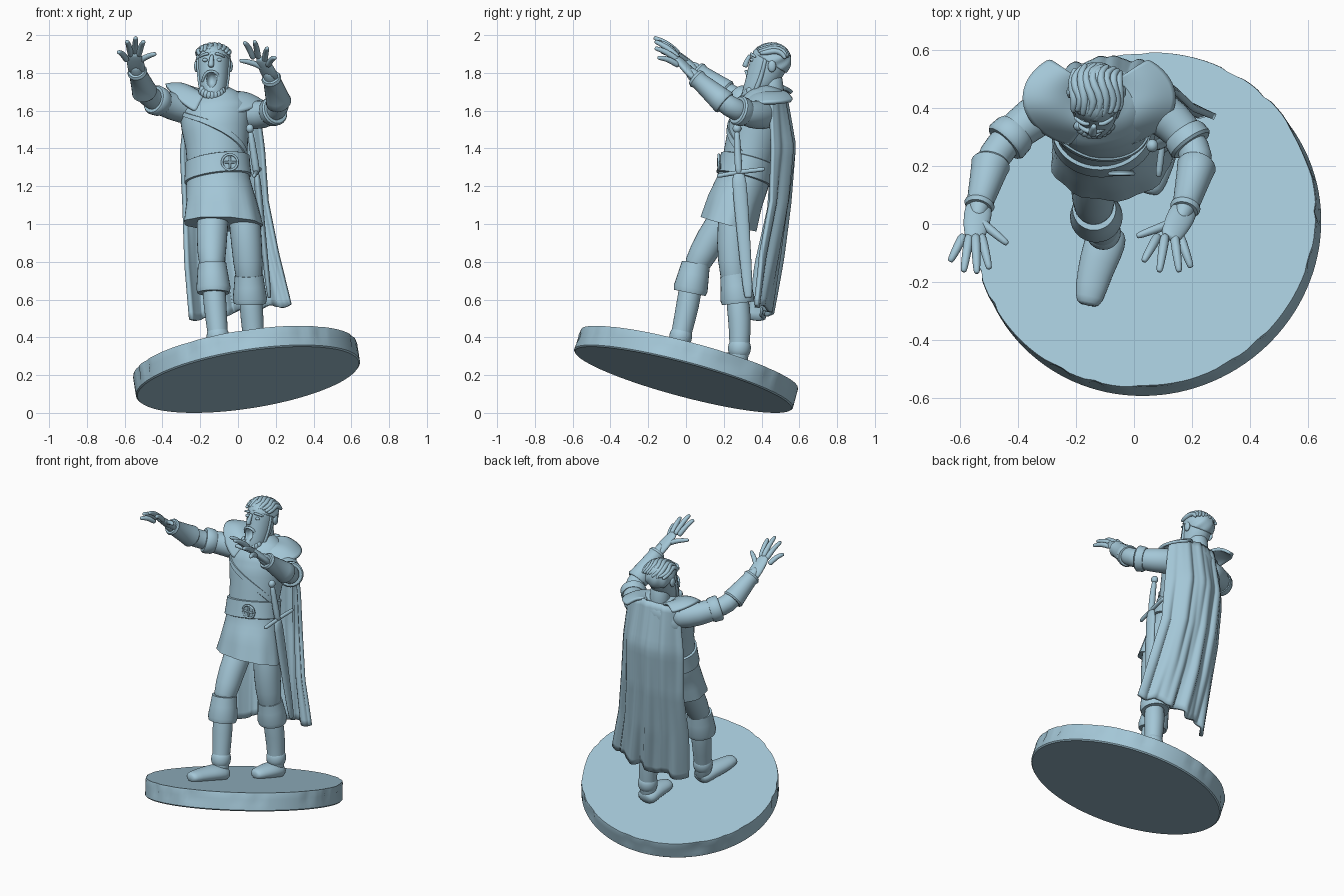
import bpy, bmesh, math, random
from mathutils import Vector as V

random.seed(4)
if "Cube" in bpy.data.objects:
    bpy.data.objects.remove(bpy.data.objects["Cube"])

mat = bpy.data.materials.new("pale_blue")
mat.use_nodes = True
mat.diffuse_color = (0.37, 0.57, 0.68, 1)
mat.node_tree.nodes["Principled BSDF"].inputs["Base Color"].default_value = mat.diffuse_color

# Tilted frame shared by the stand and the body
UP = V((-0.15, 0.255, 0.955)).normalized()
SIDE = V((1, 0, 0.157)).normalized()
BACK = UP.cross(SIDE)
AX, AY, AZ = V((1, 0, 0)), V((0, 1, 0)), V((0, 0, 1))


def finish(name, bm, sub=1, angle=None):
    bmesh.ops.recalc_face_normals(bm, faces=bm.faces)
    me = bpy.data.meshes.new(name)
    bm.to_mesh(me)
    bm.free()
    me.materials.append(mat)
    for p in me.polygons:
        p.use_smooth = True
    if angle:
        me.set_sharp_from_angle(angle=math.radians(angle))
    ob = bpy.data.objects.new(name, me)
    bpy.context.collection.objects.link(ob)
    if sub:
        ob.modifiers.new("smooth", "SUBSURF").levels = sub
        ob.modifiers["smooth"].render_levels = sub
    return ob


def skin(name, rings, loop=True, sub=1, angle=None):
    """Bridge rows of points; closed rows get end caps."""
    bm = bmesh.new()
    rows = [[bm.verts.new(p) for p in r] for r in rings]
    n = len(rows[0])
    for a, b in zip(rows, rows[1:]):
        for i in range(n if loop else n - 1):
            j = (i + 1) % n
            bm.faces.new((a[i], a[j], b[j], b[i]))
    if loop:
        bm.faces.new(rows[0])
        bm.faces.new(rows[-1])
    return finish(name, bm, sub, angle)


def ring(c, u, v, seg=24):
    return [c + u * math.cos(math.tau * i / seg) + v * math.sin(math.tau * i / seg) for i in range(seg)]


def sweep(name, pts, radii, ref=AZ, flat=1.0, rounded=True, seg=14):
    """Tube along a path; flat scales the width across ref, unrounded ends stay crisp."""
    pts = [V(p) for p in pts]
    rings = []
    for i, (p, r) in enumerate(zip(pts, radii)):
        t = (pts[min(i + 1, len(pts) - 1)] - pts[max(i - 1, 0)]).normalized()
        u = (ref - t * t.dot(ref)).normalized()
        v = t.cross(u) * flat
        here = [ring(p, u * r, v * r, seg)]
        if rounded and i == 0:
            here.insert(0, ring(p - t * r * 0.5, u * r * 0.6, v * r * 0.6, seg))
        if rounded and i == len(pts) - 1:
            here.append(ring(p + t * r * 0.5, u * r * 0.6, v * r * 0.6, seg))
        rings += here
    return skin(name, rings, sub=1 if rounded else 0, angle=None if rounded else 40)


def blobs(name, items):
    bm = bmesh.new()
    for c, r in items:
        new = bmesh.ops.create_uvsphere(bm, u_segments=14, v_segments=9, radius=1)["verts"]
        for v in new:
            v.co = V(c) + V((v.co.x * r[0], v.co.y * r[1], v.co.z * r[2]))
    return finish(name, bm, 0)


def track(vals, t):
    """Value at t in 0..1 along evenly spaced samples."""
    f = min(max(t, 0), 0.9999) * (len(vals) - 1)
    i = int(f)
    return vals[i] + (vals[i + 1] - vals[i]) * (f - i)


# Stand: thin tilted disc with a chipped side
def stand_ring(h, r, chip):
    out = []
    for i in range(120):
        a = math.tau * i / 120
        d = chip * max(0, math.sin(i * 0.9 + 2 * math.sin(i * 0.37))) ** 2
        out.append(V((0.045, 0, 0.23)) + (SIDE * math.cos(a) + BACK * math.sin(a)) * (r - d) + UP * h)
    return out


skin("stand", [stand_ring(-0.057, 0.593, 0), stand_ring(-0.05, 0.6, 0), stand_ring(-0.02, 0.6, 0.004),
               stand_ring(0.015, 0.6, 0.014), stand_ring(0.045, 0.6, 0.008), stand_ring(0.057, 0.597, 0.006)], sub=0, angle=40)


def ground(x, y, h=0):
    return (x, y, 0.288 + (0.15 * (x - 0.045) - 0.255 * y) / 0.955 + h)


# Tunic: x, y, z, half width, half depth
BODY = [(-0.08, 0.225, 1.0, 0.208, 0.15), (-0.09, 0.26, 1.12, 0.185, 0.145), (-0.105, 0.3, 1.22, 0.168, 0.138),
        (-0.11, 0.325, 1.32, 0.158, 0.135), (-0.112, 0.35, 1.42, 0.165, 0.142), (-0.118, 0.375, 1.52, 0.18, 0.148),
        (-0.12, 0.4, 1.6, 0.19, 0.14), (-0.12, 0.43, 1.67, 0.14, 0.11), (-0.125, 0.45, 1.72, 0.065, 0.065)]


def body_point(s, a, grow=0.0):
    x, y, z, w, d = (track([b[k] for b in BODY], s) for k in range(5))
    fold = 0.005 * math.cos(9 * a) * max(0, 1 - s * 5)
    lean = V((1, 0, 0.157 * min(1, 4 * s) - 0.03))
    return V((x, y, z)) + lean * (w + grow + fold) * math.cos(a) + BACK * (d + grow + fold) * math.sin(a)


def body_ring(s, grow=0.0):
    return [body_point(s, math.tau * i / 40, grow) for i in range(40)]


skin("tunic", [body_ring(0, -0.02)] + [body_ring(i / 24) for i in range(25)], sub=0, angle=60)
skin("belt", [body_ring(s, g) for s, g in ((0.27, 0), (0.275, 0.012), (0.33, 0.012), (0.40, 0.012), (0.405, 0))], sub=0, angle=40)

# Chest strap and belt buckle
strap = []
for i in range(25):
    t = i / 24
    a = math.radians(-165 + 150 * t)
    s = 0.76 - 0.36 * t
    strap.append([body_point(s - w, a, g) for w, g in ((-0.022, 0), (-0.02, 0.007), (0.02, 0.007), (0.022, 0))])
skin("chest_strap", strap, loop=False, sub=0, angle=40)
b = body_point(0.33, math.radians(-66), 0.012)
sweep("buckle_plate", [b, b + V((0, -0.012, 0))], [0.042, 0.04], rounded=False, seg=24)
sweep("buckle_rim", [b + V((math.cos(a) * 0.042, -0.012, math.sin(a) * 0.042))
                     for a in [math.tau * i / 20 for i in range(21)]], [0.007] * 21, AY, seg=8)
for k, d in enumerate((AX, AZ)):
    sweep("buckle_bar_%d" % k, [b - d * 0.03 + V((0, -0.014, 0)), b + d * 0.03 + V((0, -0.014, 0))], [0.007, 0.007], AY, seg=8)

# Legs, boots and feet
LEGS = {
    "right": ([(-0.13, 0.24, 1.08), (-0.14, 0.13, 0.92), (-0.138, 0.05, 0.77)], (0.088, 0.084, 0.072),
              [(-0.137, 0.052, 0.79), (-0.134, 0.04, 0.73), (-0.13, 0.025, 0.66), (-0.13, 0.02, 0.635)],
              [(-0.13, 0.03, 0.7), (-0.122, 0.01, 0.57), (-0.107, -0.025, 0.42), (-0.1, -0.045, 0.32)],
              [(-0.09, -0.03), (-0.108, -0.09), (-0.137, -0.17), (-0.157, -0.265)]),
    "left": ([(0.03, 0.26, 1.08), (0.045, 0.24, 0.9), (0.06, 0.255, 0.7)], (0.088, 0.084, 0.077),
             [(0.058, 0.255, 0.73), (0.06, 0.265, 0.67), (0.063, 0.272, 0.605), (0.063, 0.275, 0.58)],
             [(0.065, 0.27, 0.62), (0.075, 0.285, 0.5), (0.085, 0.285, 0.36), (0.085, 0.275, 0.26)],
             [(0.085, 0.3), (0.078, 0.24), (0.065, 0.18), (0.05, 0.12)]),
}
for side, (thigh, tr, cuff, shin, foot) in LEGS.items():
    sweep(side + "_thigh", thigh, tr, AX)
    sweep(side + "_boot_cuff", cuff, (0.075, 0.082, 0.091, 0.085), AX, rounded=False, seg=28)
    sweep(side + "_shin", shin, (0.062, 0.064, 0.054, 0.054), AX)
    p, q = V(shin[2]), V(shin[3])
    sweep(side + "_ankle_wrap", [p.lerp(q, -0.1), p.lerp(q, 0.15), p.lerp(q, 0.45)], (0.06, 0.063, 0.061), AX)
    sweep(side + "_foot", [ground(x, y, h) for (x, y), h in zip(foot, (0.04, 0.045, 0.035, 0.026))],
          (0.05, 0.05, 0.043, 0.035), AZ, 1.45)

# Arms, bracers and hands; finger tips run from thumb to little finger
ARMS = {
    "right": ((-0.24, 0.42, 1.6), (-0.36, 0.365, 1.625), (-0.485, 0.24, 1.675), (-0.535, 0.06, 1.81), (-0.55, -0.045, 1.9),
              [(-0.44, -0.065, 1.9), (-0.5, -0.15, 1.965), (-0.542, -0.165, 1.985), (-0.587, -0.16, 1.965), (-0.632, -0.125, 1.91)]),
    "left": ((0.03, 0.42, 1.58), (0.14, 0.355, 1.575), (0.225, 0.235, 1.615), (0.175, 0.05, 1.775), (0.125, -0.045, 1.875),
             [(0.015, -0.04, 1.865), (0.035, -0.125, 1.96), (0.088, -0.16, 1.965), (0.155, -0.16, 1.93), (0.195, -0.145, 1.88)]),
}
for side, (sh, up, el, wr, kn, tips) in ARMS.items():
    sh, up, el, wr, kn = map(V, (sh, up, el, wr, kn))
    sweep(side + "_sleeve", [sh, up, up.lerp(el, 0.6)], (0.085, 0.075, 0.066))
    sweep(side + "_sleeve_cuff", [up.lerp(el, t) for t in (0.34, 0.42, 0.64, 0.7)], (0.07, 0.077, 0.08, 0.072), rounded=False, seg=24)
    sweep(side + "_forearm", [up.lerp(el, 0.5), el, el.lerp(wr, 0.5), wr, wr.lerp(kn, 0.3)], (0.06, 0.06, 0.052, 0.038, 0.03))
    sweep(side + "_bracer", [el.lerp(wr, t) for t in (0.15, 0.19, 0.35, 0.88, 0.96, 1.02)],
          (0.062, 0.068, 0.062, 0.047, 0.053, 0.046), rounded=False, seg=24)
    sweep(side + "_palm", [wr, wr.lerp(kn, 0.5), kn], (0.024, 0.023, 0.018), AZ, 2.1)
    for k, tip in enumerate(map(V, tips)):
        root = wr.lerp(kn, 0.4) if k == 0 else kn.lerp(V((tip.x, kn.y, tip.z - 0.07)), 0.5)
        bend = root.lerp(tip, 0.5) + V((0, 0, 0.014))
        sweep(side + "_finger_%d" % k, [root, bend, tip], (0.019, 0.017, 0.013), seg=8)


# Shoulder mantle plates, flared at the outer edge
def plate(name, s, reach, start, z_side, z_front):
    rows = []
    for i in range(17):
        a = math.radians(start + (50 - start) * i / 16)
        z_end = z_front if a < 0 else 1.66
        row = []
        for j in range(8):
            v = j / 7
            r = 0.07 + (reach - 0.07) * v
            ry = 0.07 + 0.1 * v
            z = 1.685 + v * (z_side * math.cos(a) ** 2 + z_end * math.sin(a) ** 2 - 1.685)
            row.append(V((-0.125 + s * r * math.cos(a), 0.435 + ry * math.sin(a), z + 0.028 * math.sin(math.pi * v))))
        rows.append(row)
    m = skin(name, rows, loop=False).modifiers.new("thickness", "SOLIDIFY")
    m.thickness, m.offset = 0.018, 0


plate("right_mantle", -1, 0.258, -68, 1.735, 1.57)
plate("left_mantle", 1, 0.265, -80, 1.64, 1.575)

# Cape with uneven folds deepening toward the hem
rows = []
for j in range(31):
    v = j / 30
    left, right = track([-0.27, -0.3, -0.285, -0.275, -0.25], v), track([0.1, 0.135, 0.155, 0.21, 0.28], v)
    back, front = track([0.525, 0.577, 0.545, 0.5, 0.445], v), track([0.46, 0.465, 0.45, 0.39, 0.36], v)
    row = []
    for i in range(61):
        u = i / 30 - 1
        fold = (0.004 + 0.009 * v) * (math.cos(11 * u + 2 * v) + 0.7 * math.sin(17 * u - 3 * v) + 0.3 * math.sin(31 * u))
        bottom = 0.535 + 0.04 * u + 0.012 * math.cos(11 * u)
        row.append(V((left + (right - left) * i / 60, back - (back - front) * abs(u) ** 2.5 - 0.01 + fold,
                      1.7 + (bottom - 1.7) * v - 0.03 * u * u * (1 - v))))
    rows.append(row)
m = skin("cape", rows, loop=False, sub=0).modifiers.new("thickness", "SOLIDIFY")
m.thickness, m.offset = 0.022, 0

# Sheathed sword on the left hip
sweep("scabbard", [(0.1, 0.28, 1.25), (0.125, 0.3, 1.0), (0.165, 0.33, 0.62)], (0.042, 0.037, 0.027), AY, 0.5)
sweep("sword_guard", [(0.085, 0.17, 1.255), (0.098, 0.28, 1.275), (0.115, 0.41, 1.29)], (0.014, 0.012, 0.014), seg=8)
sweep("sword_grip", [(0.098, 0.28, 1.275), (0.08, 0.272, 1.39), (0.067, 0.27, 1.48)], (0.022, 0.02, 0.017), AY, seg=10)
blobs("sword_pommel", [((0.063, 0.27, 1.505), (0.021, 0.023, 0.024))])

# Head with an open mouth
sweep("neck", [(-0.125, 0.46, 1.64), (-0.127, 0.45, 1.78)], (0.066, 0.066), AX)
HEAD = [(0.34, 1.66, 0.035, 0.035), (0.36, 1.685, 0.06, 0.066), (0.39, 1.73, 0.073, 0.087), (0.42, 1.79, 0.081, 0.103),
        (0.44, 1.85, 0.086, 0.105), (0.45, 1.9, 0.086, 0.104), (0.45, 1.935, 0.068, 0.082), (0.45, 1.95, 0.035, 0.045)]
head = skin("head", [ring(V((-0.13, y, z)), AX * w, AY * d) for y, z, w, d in HEAD])
cut = blobs("mouth_cutter", [((-0.142, 0.3, 1.765), (0.03, 0.065, 0.042))])
cut.hide_render = True
cut.hide_viewport = True
m = head.modifiers.new("mouth", "BOOLEAN")
m.operation, m.object = "DIFFERENCE", cut

sweep("nose", [(-0.138, 0.337, 1.89), (-0.142, 0.32, 1.86), (-0.143, 0.314, 1.838)], (0.011, 0.014, 0.018), AX, seg=10)
sweep("moustache", [(-0.188, 0.342, 1.755), (-0.176, 0.325, 1.8), (-0.142, 0.314, 1.814), (-0.108, 0.323, 1.8), (-0.095, 0.34, 1.755)],
      (0.008, 0.01, 0.008, 0.01, 0.008), AY, seg=8)
for s in (-1, 1):
    x = -0.138 + s * 0.037
    side = "left" if s > 0 else "right"
    sweep(side + "_brow", [(x - s * 0.018, 0.345, 1.9), (x, 0.344, 1.902), (x + s * 0.028, 0.366, 1.885)], (0.008, 0.009, 0.007), seg=8)
    blobs(side + "_eye", [((x, 0.351, 1.868), (0.015, 0.011, 0.01))])
    blobs(side + "_ear", [((-0.13 + s * 0.09, 0.455, 1.835), (0.013, 0.022, 0.032))])
    sweep(side + "_sideburn", [(-0.13 + s * 0.08, 0.42, 1.87), (-0.13 + s * 0.077, 0.4, 1.78), (-0.13 + s * 0.062, 0.37, 1.71)],
          (0.012, 0.012, 0.016), AY, seg=8)

# Wavy hair cap tilted to the back of the skull
axis = V((0, 0.6, 0.8))
across = axis.cross(AX)
crown = V((-0.13, 0.45, 1.862))
rows = []
for j in range(1, 17):
    p = math.radians(6 * j)
    row = []
    for i in range(60):
        a = math.tau * i / 60
        d = axis * math.cos(p) + (AX * math.cos(a) + across * math.sin(a)) * math.sin(p)
        r = 1 + 0.05 * math.sin(p) * math.sin(8 * a + 5 * p) * (0.6 + 0.4 * math.sin(3 * a))
        row.append(crown + V((d.x * 0.092, d.y * 0.108, d.z * 0.092)) * r)
    rows.append(row)
skin("hair", rows, sub=0)

# Swept locks over the crown, each one waving sideways
for k in range(9):
    side = math.radians(-62 + 15.5 * k)
    wave = random.uniform(0.1, 0.3)
    path = []
    for j in range(5):
        p = math.radians(48 + 28 * j + random.uniform(-5, 5))
        a = side + wave * math.sin(1.8 * j)
        path.append(crown + V((0.09 * math.sin(a), -0.104 * math.cos(p) * math.cos(a * 0.6), 0.091 * math.sin(p) * math.cos(a * 0.85))))
    sweep("hair_lock_%d" % k, path, (0.011, 0.017, 0.017, 0.016, 0.011), AX, seg=8)

# Short beard locks round the chin
beard = []
for i in range(9):
    a = math.radians(-150 + 120 * i / 8)
    drop = -math.sin(a)
    beard.append(((-0.137 + 0.062 * math.cos(a), 0.365 + 0.055 * math.sin(a), 1.725 - 0.045 * drop),
                  (0.018, 0.018, random.uniform(0.022, 0.028))))
blobs("beard", beard)
